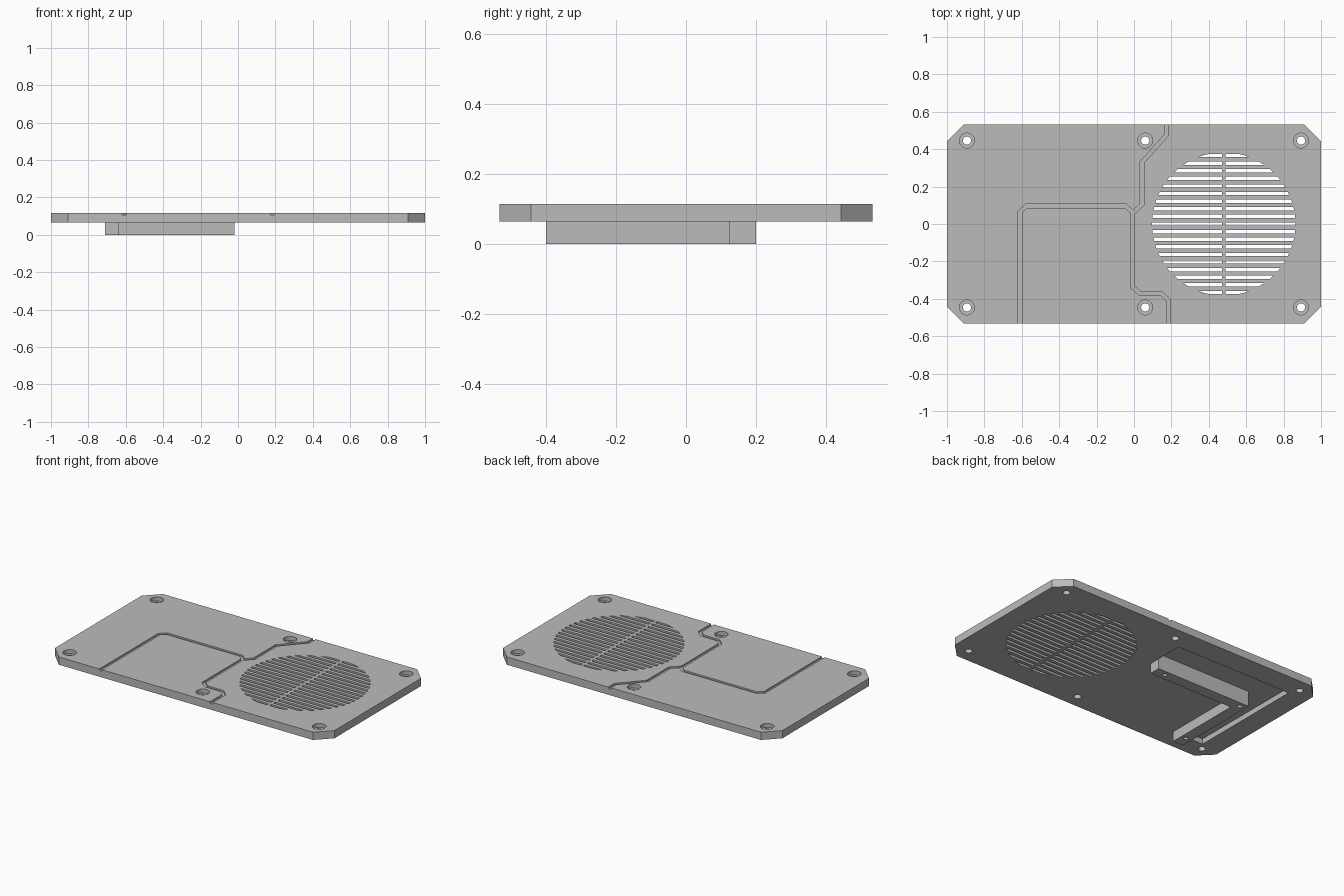
import bpy, bmesh, math
from mathutils import Vector

cube = bpy.data.objects.get("Cube")
if cube:
    bpy.data.objects.remove(cube, do_unlink=True)

BOTTOM, TOP = 0.065, 0.115

grey = bpy.data.materials.new("plain_grey")
grey.use_nodes = True
colour = (0.5, 0.5, 0.5, 1)
grey.diffuse_color = colour
grey.node_tree.nodes["Principled BSDF"].inputs["Base Color"].default_value = colour


def prisms(name, outlines, z0, z1):
    """Object made of one vertical prism per outline."""
    bm = bmesh.new()
    for pts in outlines:
        face = bm.faces.new([bm.verts.new((x, y, z0)) for x, y in pts])
        new = bmesh.ops.extrude_face_region(bm, geom=[face])["geom"]
        bmesh.ops.translate(bm, vec=(0, 0, z1 - z0),
                            verts=[g for g in new if isinstance(g, bmesh.types.BMVert)])
    bmesh.ops.recalc_face_normals(bm, faces=bm.faces)
    mesh = bpy.data.meshes.new(name)
    bm.to_mesh(mesh)
    bm.free()
    mesh.materials.append(grey)
    ob = bpy.data.objects.new(name, mesh)
    bpy.context.collection.objects.link(ob)
    return ob


def circle(x, y, r, n=32):
    return [(x + r * math.cos(math.tau * i / n), y + r * math.sin(math.tau * i / n))
            for i in range(n)]


def stroke(path, width):
    """Mitred outline around an open path."""
    p = [Vector(q) for q in path]
    left, right = [], []
    for i, q in enumerate(p):
        a = (q - p[max(i - 1, 0)]).normalized()
        b = (p[min(i + 1, len(p) - 1)] - q).normalized()
        t = (a + b).normalized()
        n = Vector((-t.y, t.x))
        d = b if b.length else a
        n *= width / 2 / n.dot(Vector((-d.y, d.x)))
        left.append(q + n)
        right.append(q - n)
    return [tuple(v) for v in left + right[::-1]]


def cut(ob, cutters):
    """Subtract the cutters, bake the result and remove them."""
    for c in cutters:
        c.hide_render = True
        m = ob.modifiers.new("cut", 'BOOLEAN')
        m.operation, m.solver, m.object = 'DIFFERENCE', 'EXACT', c
    bpy.context.view_layer.update()
    deps = bpy.context.evaluated_depsgraph_get()
    mesh = bpy.data.meshes.new_from_object(ob.evaluated_get(deps))
    ob.modifiers.clear()
    ob.data = mesh
    for c in cutters:
        bpy.data.objects.remove(c, do_unlink=True)


# Plate with chamfered corners
X, Y, C = 1.0, 0.533, 0.09
plate = prisms("cover_plate", [[
    (-X + C, -Y), (X - C, -Y), (X, -Y + C), (X, Y - C),
    (X - C, Y), (-X + C, Y), (-X, Y - C), (-X, -Y + C)]], BOTTOM, TOP)

# Counterbored mounting holes
spots = [(x, y) for x in (-0.893, 0.06, 0.893) for y in (-0.446, 0.446)]
holes = prisms("hole_cutter", [circle(x, y, 0.022) for x, y in spots], 0, 0.2)
bores = prisms("bore_cutter", [circle(x, y, 0.04) for x, y in spots], 0.09, 0.2)

# Round grille: horizontal slots split by a central rib
FX, R, PITCH, HALF, RIB = 0.48, 0.383, 0.0407, 0.009, 0.009
slots = []
for i in range(-9, 10):
    ys = [i * PITCH + HALF * k / 2 for k in range(-2, 3)]
    arc = [(math.sqrt(R * R - y * y), y) for y in ys]
    for s in (-1, 1):
        slots.append([(FX + s * RIB, ys[0])] + [(FX + s * x, y) for x, y in arc]
                     + [(FX + s * RIB, ys[-1])])
grille = prisms("grille_cutter", slots, 0, 0.2)

# Panel-line grooves on the top face
main_line = [(0.173, 0.6), (0.173, 0.475), (0.043, 0.33), (0.043, 0.105), (-0.01, 0.055),
             (-0.01, -0.335), (0.03, -0.37), (0.145, -0.37), (0.183, -0.405), (0.183, -0.6)]
side_line = [(-0.61, -0.6), (-0.61, 0.065), (-0.575, 0.096), (-0.045, 0.096), (-0.005, 0.06)]
grooves = [prisms("groove_cutter", [stroke(line, 0.02)], 0.105, 0.2)
           for line in (main_line, side_line)]

# Corner-shaped recess in the underside
recess = prisms("recess_cutter", [[
    (-0.02, 0.2), (-0.02, 0.383), (-0.86, 0.383), (-0.86, -0.4),
    (-0.71, -0.4), (-0.71, 0.2)]], 0.0, 0.1)

cut(plate, [holes, bores, grille, recess] + grooves)

# Corner bracket under the plate, with blind screw holes
bracket = prisms("corner_bracket", [[
    (-0.02, 0.125), (-0.02, 0.2), (-0.71, 0.2), (-0.71, -0.4),
    (-0.635, -0.4), (-0.635, 0.125)]], 0, BOTTOM)
screws = prisms("screw_cutter", [circle(x, y, 0.014, 24) for x, y in
                ((-0.097, 0.165), (-0.67, 0.165), (-0.67, -0.325))], -0.1, 0.05)
cut(bracket, [screws])
